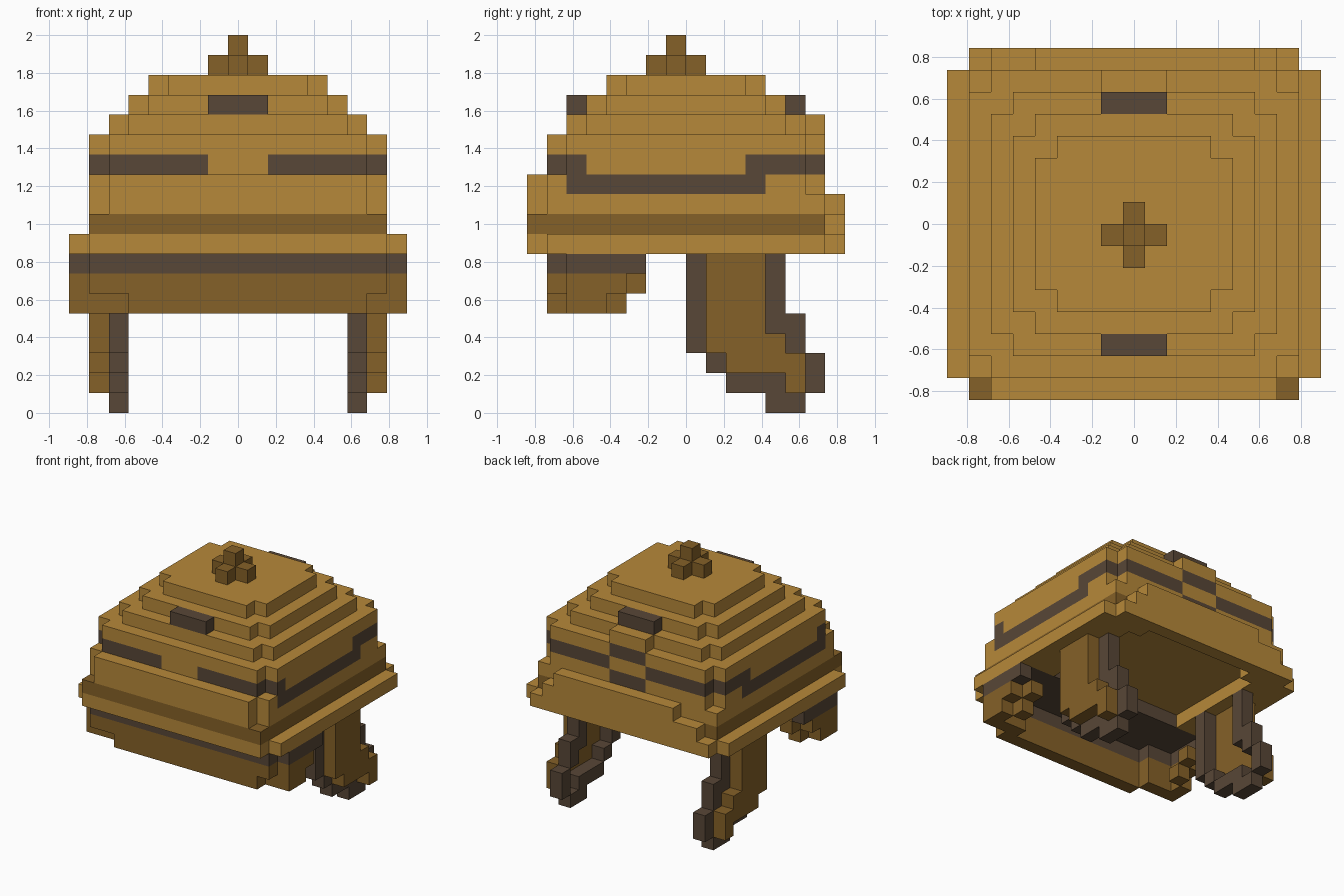
import bpy, bmesh

if "Cube" in bpy.data.objects:
    bpy.data.objects.remove(bpy.data.objects["Cube"])

U = 2 / 19  # edge of one block


def material(name, colour):
    m = bpy.data.materials.new(name)
    m.diffuse_color = (*colour, 1)
    m.use_nodes = True
    m.node_tree.nodes["Principled BSDF"].inputs["Base Color"].default_value = m.diffuse_color
    return m


MATS = [material("tan", (0.47, 0.247, 0.0415)),
        material("brown", (0.235, 0.119, 0.021)),
        material("dark_brown", (0.099, 0.063, 0.038))]
TAN, BROWN, DARK = 0, 1, 2
grid = {}  # block position -> (part name, colour)


def fill(part, colour, x, y, z):
    """x: inclusive block columns, y and z: ranges of block edges."""
    for i in range(x[0], x[1] + 1):
        for j in range(*y):
            for k in range(*z):
                grid[i, j, k] = (part, colour)


def both(part, colour, x, y, z):
    """Fill on the right and mirrored on the left."""
    fill(part, colour, x, y, z)
    fill(part, colour, (-x[1], -x[0]), y, z)


def clear(x, y, z):
    for key in [c for c in grid if x[0] <= c[0] <= x[1]
                and y[0] <= c[1] < y[1] and z[0] <= c[2] < z[1]]:
        del grid[key]


def notched(part, colour, hx, hy, z):
    """Rectangular layer with one block missing at each corner."""
    fill(part, colour, (-hx, hx), (1 - hy, hy - 1), z)
    fill(part, colour, (1 - hx, hx - 1), (-hy, hy), z)


# Flange with a shallow recess below
fill("flange", TAN, (-8, 8), (-7, 7), (8, 9))
fill("flange", TAN, (-7, 7), (-8, 8), (8, 9))
clear((-5, 5), (-2, 6), (8, 9))
clear((-4, 4), (6, 7), (8, 9))

# Lower wall with a brown belt
fill("wall", BROWN, (-7, 7), (-8, 7), (9, 10))
fill("wall", TAN, (-6, 6), (-6, 6), (9, 10))
fill("wall", TAN, (-4, 4), (6, 7), (9, 10))
fill("wall", TAN, (-7, 7), (-7, 7), (10, 11))
fill("wall", TAN, (-7, 7), (-7, 6), (11, 12))
fill("wall", TAN, (-6, 6), (6, 7), (11, 12))
notched("wall", TAN, 7, 7, (12, 14))
fill("brow_plate", TAN, (-6, 6), (-8, -7), (10, 12))

# Stepped neck guard at the back
fill("neck_guard", TAN, (-6, 6), (7, 8), (9, 10))
fill("neck_guard", TAN, (-4, 5), (7, 8), (10, 11))

# Dark band around the wall, dropping lower on the sides, checked at the back
both("wall", DARK, (2, 6), (-7, -6), (12, 13))
both("wall", DARK, (2, 6), (6, 7), (12, 13))
both("wall", DARK, (7, 7), (-6, -5), (12, 13))
both("wall", DARK, (7, 7), (3, 6), (12, 13))
both("wall", DARK, (7, 7), (-6, 4), (11, 12))
fill("wall", DARK, (-1, 1), (6, 7), (11, 12))
fill("wall", DARK, (-1, 1), (6, 7), (13, 14))

# Stepped crown
notched("crown", TAN, 6, 6, (14, 15))
notched("crown", TAN, 5, 5, (15, 16))
notched("crown", TAN, 4, 4, (16, 17))
fill("rear_nub", TAN, (-1, 1), (6, 7), (14, 15))
fill("front_badge", DARK, (-1, 1), (-6, -5), (15, 16))
fill("rear_badge", DARK, (-1, 1), (5, 6), (15, 16))

# Cross-shaped finial
fill("finial", BROWN, (-1, 1), (-1, 0), (17, 18))
fill("finial", BROWN, (0, 0), (-2, 1), (17, 18))
fill("finial", BROWN, (0, 0), (-1, 0), (18, 19))

# Face guard with a dark upper edge, a dark lining above and stepped cheeks
fill("face_guard", BROWN, (-5, 6), (-7, -6), (5, 6))
fill("face_guard", BROWN, (-7, 7), (-7, -6), (6, 7))
fill("face_guard", DARK, (-7, 7), (-7, -6), (7, 8))
both("face_guard", BROWN, (6, 8), (-6, -5), (5, 7))
both("face_guard", DARK, (6, 8), (-6, -5), (7, 8))
fill("lining", DARK, (-7, 7), (-6, -2), (8, 9))
both("cheek", BROWN, (8, 8), (-5, -4), (5, 6))
both("cheek", BROWN, (7, 7), (-4, -3), (5, 6))
both("cheek", BROWN, (8, 8), (-5, -3), (6, 7))
both("cheek", BROWN, (7, 7), (-3, -2), (6, 7))
both("cheek", DARK, (8, 8), (-5, -2), (7, 8))

# Hanging side flaps: brown slab with a dark trim just inside
for y, z in [((1, 4), (3, 8)), ((2, 5), (2, 4)), ((5, 6), (1, 3))]:
    both("side_flap", BROWN, (7, 7), y, z)
for y, z in [((0, 1), (3, 8)), ((1, 2), (2, 3)), ((2, 5), (1, 2)),
             ((4, 6), (0, 1)), ((6, 7), (1, 3)), ((5, 6), (3, 5)),
             ((4, 5), (4, 8))]:
    both("flap_trim", DARK, (6, 6), y, z)

# Turn the blocks of each part into a mesh of exposed faces
for part in dict.fromkeys(v[0] for v in grid.values()):
    bm = bmesh.new()
    verts = {}
    for cell, (name, colour) in grid.items():
        if name != part:
            continue
        for axis in range(3):
            for side in (0, 1):
                near = list(cell)
                near[axis] += 2 * side - 1
                if tuple(near) in grid:
                    continue
                loop = []
                for a, b in [(0, 0), (1, 0), (1, 1), (0, 1)]:
                    p = list(cell)
                    p[axis] += side
                    p[(axis + 1) % 3] += a
                    p[(axis + 2) % 3] += b
                    p = tuple(p)
                    if p not in verts:
                        verts[p] = bm.verts.new(((p[0] - 0.5) * U, p[1] * U, p[2] * U))
                    loop.append(verts[p])
                face = bm.faces.new(loop if side else loop[::-1])
                face.material_index = colour
    # Merge flat areas of the same colour
    bmesh.ops.dissolve_limit(bm, angle_limit=0.01, verts=bm.verts[:],
                             edges=bm.edges[:], delimit={'MATERIAL'})
    mesh = bpy.data.meshes.new(part)
    bm.to_mesh(mesh)
    bm.free()
    for m in MATS:
        mesh.materials.append(m)
    bpy.context.collection.objects.link(bpy.data.objects.new(part, mesh))
